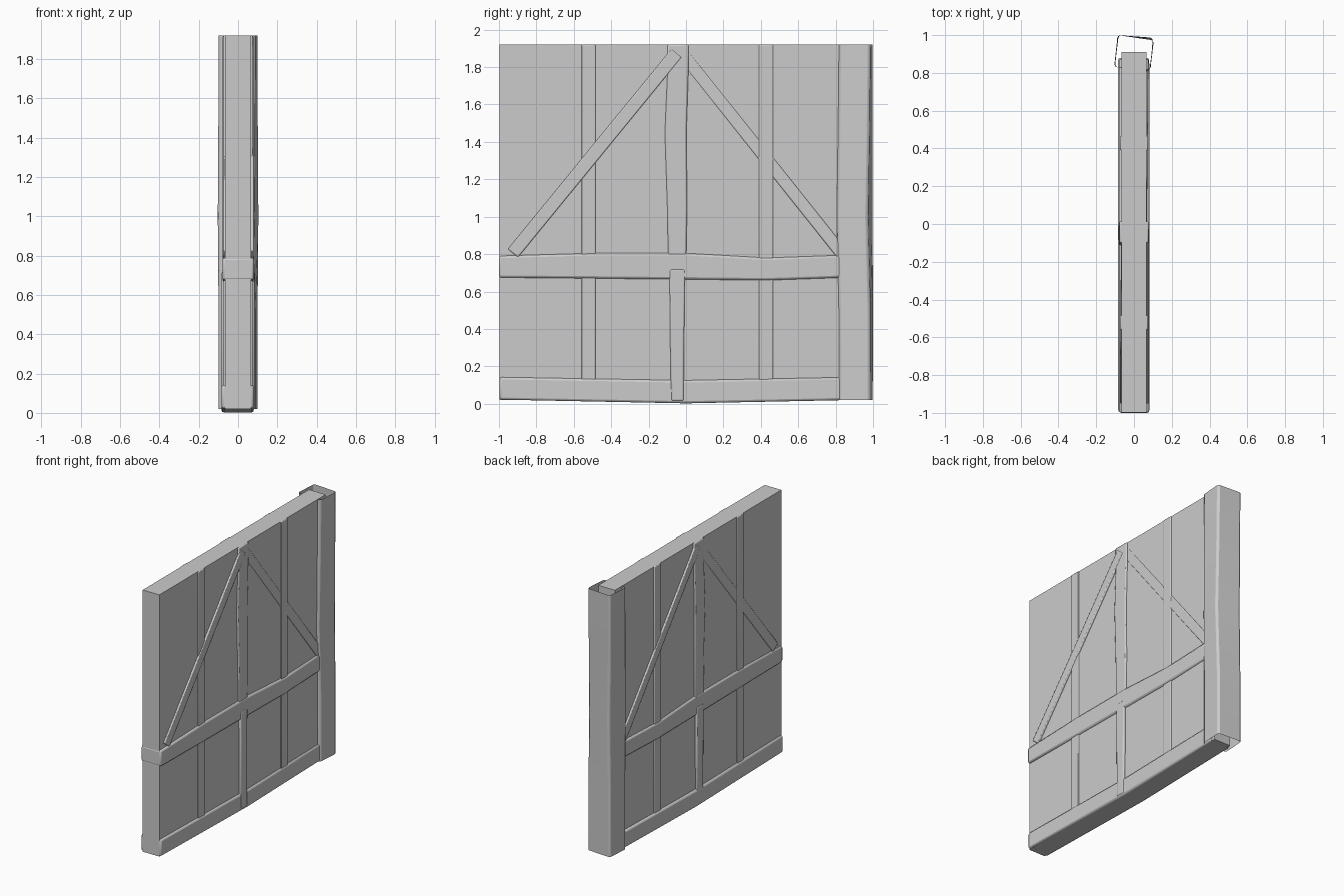
import bpy, bmesh, math
from mathutils import Vector

cube = bpy.data.objects.get("Cube")
if cube:
    bpy.data.objects.remove(cube, do_unlink=True)

grey = bpy.data.materials.new("plain_grey")
grey.use_nodes = True
grey.diffuse_color = (0.6, 0.6, 0.6, 1)
grey.node_tree.nodes["Principled BSDF"].inputs["Base Color"].default_value = (0.6, 0.6, 0.6, 1)


def skin(name, rings, capped=True, bevel=0.0):
    """Join four-cornered rings into a timber with softened edges."""
    bm = bmesh.new()
    loops = [[bm.verts.new(p) for p in ring] for ring in rings]
    for a, b in zip(loops, loops[1:]):
        for i in range(4):
            j = (i + 1) % 4
            bm.faces.new((a[i], a[j], b[j], b[i]))
    if capped:
        bm.faces.new(loops[0][::-1])
        bm.faces.new(loops[-1])
    bmesh.ops.recalc_face_normals(bm, faces=bm.faces)
    mesh = bpy.data.meshes.new(name)
    bm.to_mesh(mesh)
    bm.free()
    mesh.materials.append(grey)
    obj = bpy.data.objects.new(name, mesh)
    bpy.context.collection.objects.link(obj)
    if bevel:
        mod = obj.modifiers.new("soft_edges", "BEVEL")
        mod.width = bevel
        mod.segments = 2
        mod.limit_method = "ANGLE"
        mod.angle_limit = math.radians(40)
        bpy.ops.object.select_all(action="DESELECT")
        obj.select_set(True)
        bpy.context.view_layer.objects.active = obj
        bpy.ops.object.shade_smooth_by_angle(angle=math.radians(35))
    return obj


def rail(name, stations, x0, x1):
    """Lengthwise timber; stations are (y, bottom, top)."""
    rings = [[(x0, y, lo), (x1, y, lo), (x1, y, hi), (x0, y, hi)]
             for y, lo, hi in stations]
    return skin(name, rings, bevel=0.012)


def upright(name, stations, x, bevel):
    """Vertical timber; stations are (z, near y, far y)."""
    rings = [[(-x, a, z), (x, a, z), (x, b, z), (-x, b, z)]
             for z, a, b in stations]
    return skin(name, rings, bevel=bevel)


def brace(name, ends, width):
    """Diagonal timber; ends are (y, z, x0, x1)."""
    (ya, za), (yb, zb) = ends[0][:2], ends[1][:2]
    side = Vector((0, za - zb, yb - ya)).normalized() * width / 2
    rings = []
    for y, z, x0, x1 in ends:
        c = Vector((0, y, z))
        rings.append([c - side + Vector((x0, 0, 0)), c - side + Vector((x1, 0, 0)),
                      c + side + Vector((x1, 0, 0)), c + side + Vector((x0, 0, 0))])
    return skin(name, rings, bevel=0.006)


# Infill panel
upright("wall_panel", [(0.02, -0.998, 0.91), (1.92, -0.998, 0.91)], 0.067, 0)

# Horizontal rails, slightly bowed
rail("middle_rail", [(-1.0, 0.675, 0.79), (-0.5, 0.67, 0.805), (0, 0.665, 0.805),
                     (0.43, 0.66, 0.78), (0.86, 0.675, 0.795)], -0.079, 0.081)
rail("bottom_rail", [(-0.996, 0.022, 0.142), (0, 0.002, 0.125), (0.88, 0.02, 0.142)],
     -0.084, 0.08)

# Centre post in two lengths
upright("centre_post_upper", [(0.75, -0.095, 0), (1.05, -0.1, 0.006), (1.45, -0.113, 0.002),
                              (1.75, -0.1, 0.012), (1.92, -0.1, 0.014)], 0.078, 0.008)
upright("centre_post_lower", [(0.015, -0.08, -0.012), (0.35, -0.085, -0.01),
                              (0.72, -0.088, -0.006)], 0.083, 0.008)

# Thin studs
for label, y in (("front", -0.522), ("back", 0.428)):
    upright(label + "_stud", [(0.08, y - 0.038, y + 0.038), (1.92, y - 0.038, y + 0.038)],
            0.074, 0.005)

# Diagonal braces, each proud on one side and almost flush on the other
brace("front_brace", [(-0.925, 0.805, -0.075, 0.08), (-0.05, 1.875, -0.068, 0.08)], 0.07)
brace("back_brace", [(0.85, 0.782, -0.08, 0.076), (-0.03, 1.885, -0.08, 0.068)], 0.066)

# Hollow, slightly twisted end post
rings = []
for z, turn, cy in ((0.02, -0.07, 0.908), (0.5, -0.08, 0.908), (1.0, -0.15, 0.902),
                    (1.45, -0.1, 0.905), (1.92, -0.07, 0.908)):
    c, s = math.cos(turn), math.sin(turn)
    rings.append([(x * c - y * s, cy + x * s + y * c, z)
                  for x, y in ((-0.094, -0.085), (0.094, -0.085),
                               (0.094, 0.085), (-0.094, 0.085))])
skin("end_post", rings, capped=False, bevel=0.015)
